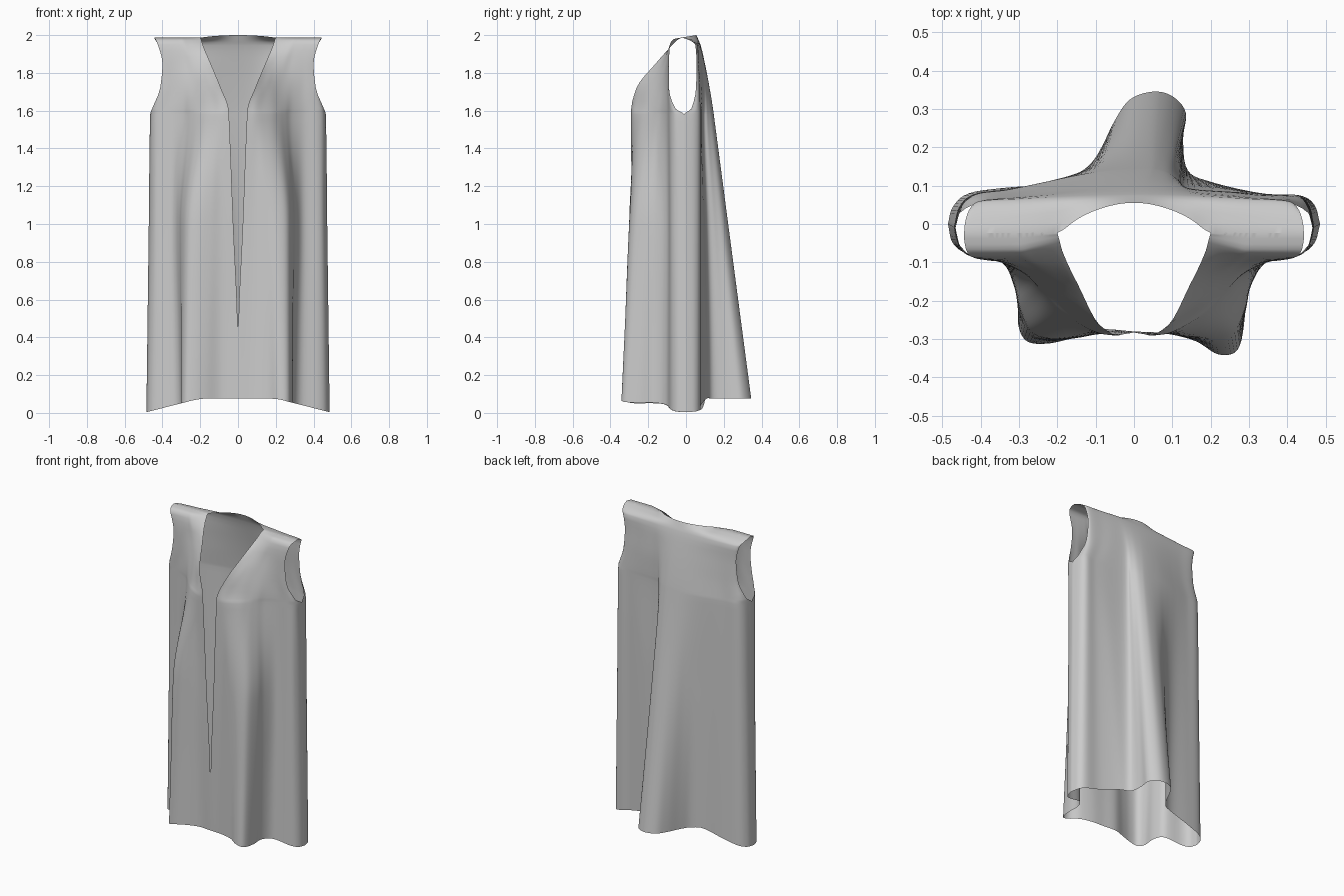
import bpy, bmesh

if "Cube" in bpy.data.objects:
    bpy.data.objects.remove(bpy.data.objects["Cube"])

# Row heights shared by all panels (last two roll over the shoulder)
ROWS = [0.08, 0.45, 1.0, 1.58, 1.61, 1.72, 1.85, 1.95, 1.98, 2.03]


def curve(ts, pts, t, monotone):
    """Cubic Hermite through pts; monotone avoids overshoot."""
    i = max(k for k in range(len(ts) - 1) if ts[k] <= t + 1e-9)
    h = ts[i + 1] - ts[i]
    s = (t - ts[i]) / h
    out = []
    for c in range(3):
        d = [(pts[k + 1][c] - pts[k][c]) / (ts[k + 1] - ts[k]) for k in range(len(ts) - 1)]

        def slope(k):
            if k == 0 or k == len(ts) - 1:
                return d[min(k, len(d) - 1)]
            a, b = d[k - 1], d[k]
            if monotone:
                return 0 if a * b <= 0 else 2 * a * b / (a + b)
            return (a + b) / 2
        out.append((2*s**3 - 3*s*s + 1) * pts[i][c] + (s**3 - 2*s*s + s) * h * slope(i)
                   + (3*s*s - 2*s**3) * pts[i + 1][c] + (s**3 - s*s) * h * slope(i + 1))
    return out


def mix(a, b, f):
    return [tuple(p + (q - p) * f for p, q in zip(u, v)) for u, v in zip(a, b)]


def at_z(pts, z):
    return [(x, y, z) for x, y in pts]


def hem(pts):
    return [(x, y, 0.004 + 0.072 * min(1, 1.7 * (1 - abs(x) / 0.485))) for x, y in pts]


# Vertical samples: several steps between each pair of rows
TS = []
for a, b in zip(ROWS, ROWS[1:]):
    n = max(3, round((b - a) / 0.035))
    TS += [a + (b - a) * k / n for k in range(n)]
TS.append(ROWS[-1])


def panel(bm, rows, mirror=1):
    """Loft a cloth panel through its cross-sections."""
    cols = range(len(rows[0]))
    us = [k / 5 for k in range((len(rows[0]) - 1) * 5 + 1)]
    grid = []
    for t in TS:
        ctrl = [curve(ROWS, [r[c] for r in rows], t, True) for c in cols]
        line = []
        for u in us:
            x, y, z = curve(list(cols), ctrl, u, False)
            line.append(bm.verts.new((x * mirror, y, z)))
        grid.append(line)
    for r, s in zip(grid, grid[1:]):
        for k in range(len(us) - 1):
            f = [r[k], r[k + 1], s[k + 1], s[k]]
            bm.faces.new(f if mirror > 0 else f[::-1])


# Front half sections, from centre slit / neckline out to side seam / armhole
hem_right = [(0, -.28), (.08, -.285), (.16, -.305), (.22, -.34), (.27, -.328), (.288, -.25),
             (.288, -.17), (.33, -.105), (.43, -.08), (.47, -.05), (.485, 0)]
hem_left = [(0, -.28), (.09, -.275), (.17, -.3), (.23, -.312), (.28, -.305), (.302, -.26),
            (.298, -.18), (.325, -.11), (.43, -.08), (.472, -.05), (.485, 0)]
waist = [(.025, -.287), (.09, -.287), (.15, -.297), (.21, -.3), (.262, -.28), (.291, -.22),
         (.305, -.16), (.345, -.1), (.43, -.08), (.46, -.05), (.473, -.006)]
chest = [(.048, -.291), (.09, -.285), (.13, -.267), (.18, -.235), (.217, -.2), (.25, -.165),
         (.285, -.13), (.345, -.1), (.42, -.085), (.455, -.06), (.465, -.01)]
bust = [(.05, -.29), (.09, -.28), (.13, -.257), (.18, -.224), (.218, -.191), (.252, -.16),
        (.288, -.128), (.347, -.1), (.415, -.087), (.443, -.075), (.455, -.055)]
neck_low = [(.091, -.262), (.12, -.24), (.15, -.217), (.18, -.193), (.22, -.16), (.255, -.137),
            (.295, -.116), (.34, -.1), (.38, -.095), (.4, -.092), (.412, -.09)]
neck_mid = [(.145, -.16), (.165, -.148), (.19, -.135), (.215, -.125), (.245, -.115),
            (.275, -.105), (.305, -.1), (.34, -.096), (.37, -.094), (.39, -.092), (.4, -.09)]


def strip(x0, y0, x1, y1, z):
    return [(x0 + (x1 - x0) * k / 10, y0 + (y1 - y0) * min(1, k / 4), z) for k in range(11)]


def front(hem_pts, mirror):
    h, w, c = hem(hem_pts), at_z(waist, 1.0), at_z(chest, 1.58)
    if mirror < 0:  # left fold sits a little further out
        w = [(x + .008 * (3 <= k <= 6), y, z) for k, (x, y, z) in enumerate(w)]
    low = mix(h, w, 0.4)
    low[0] = (.0025, low[0][1], 0.45)
    low[-1], w[-1] = mix(h, c, .247)[-1], mix(h, c, .613)[-1]
    rows = [h, low, w, c, at_z(bust, 1.61), at_z(neck_low, 1.72),
            at_z(neck_mid, 1.85), strip(.187, -.07, .425, -.085, 1.95),
            strip(.195, -.04, .438, -.066, 1.978), strip(.2, -.022, .445, -.023, 1.987)]
    panel(bm, rows, mirror)


# Back panel: one large central fold, steeper on its right, fading into a flat yoke
hem_back = [(.485, 0), (.47, .05), (.43, .075), (.33, .08), (.2, .11), (.14, .14), (.128, .22),
            (.135, .29), (.1, .333), (.05, .345), (-.01, .325), (-.05, .27), (-.09, .19),
            (-.13, .135), (-.2, .105), (-.33, .095), (-.43, .08), (-.472, .045), (-.485, 0)]
half = [1, .97, .9, .75, .58, .45, .33, .22, .1]
FR = half + [0] + [-f for f in half[::-1]]
STEEP = dict(zip(half, [0, 0, 0, .02, .08, .2, .52, .82, .96]))


def yoke(z, xo, edge, side, mid):
    fold = max(0, 1.95 - z) / .37
    pts = []
    for f in FR:
        g = (1 - f * f) ** 2
        x = f * xo + .037 * (1 - f * f) * fold
        if f > 0:
            g += (STEEP[f] - g) * fold
            if f < .5:
                x -= .45 * f * xo * fold
        y = side + (mid - side) * g
        if abs(f) == 1:
            y = edge
        elif abs(f) == .97:
            y = (edge + 2 * side) / 3
        pts.append((x, y, z))
    return pts


def back():
    h, c = hem(hem_back), yoke(1.58, .465, -.01, .075, .147)
    ridge = []
    for f in FR:
        x = f * .445
        k = max(0, 1 - (x / .2) ** 2)
        ridge.append((x, -.023 + .078 * k, 1.987 + .013 * k))
    panel(bm, [h, mix(h, c, .247), mix(h, c, .613), c, yoke(1.61, .455, .028, .0745, .143),
               yoke(1.72, .412, .053, .072, .125), yoke(1.85, .4, .056, .066, .1),
               yoke(1.945, .42, .05, .062, .078), yoke(1.97, .435, .025, .03, .068), ridge])


bm = bmesh.new()
front(hem_right, 1)
front(hem_left, -1)
back()
# Sew the side, shoulder and lower centre seams
bmesh.ops.remove_doubles(bm, verts=[v for v in bm.verts if v.is_boundary], dist=0.005)
bmesh.ops.recalc_face_normals(bm, faces=bm.faces[:])

mesh = bpy.data.meshes.new("sleeveless_dress")
bm.to_mesh(mesh)
bm.free()
mesh.polygons.foreach_set("use_smooth", [True] * len(mesh.polygons))
dress = bpy.data.objects.new("sleeveless_dress", mesh)
bpy.context.collection.objects.link(dress)
